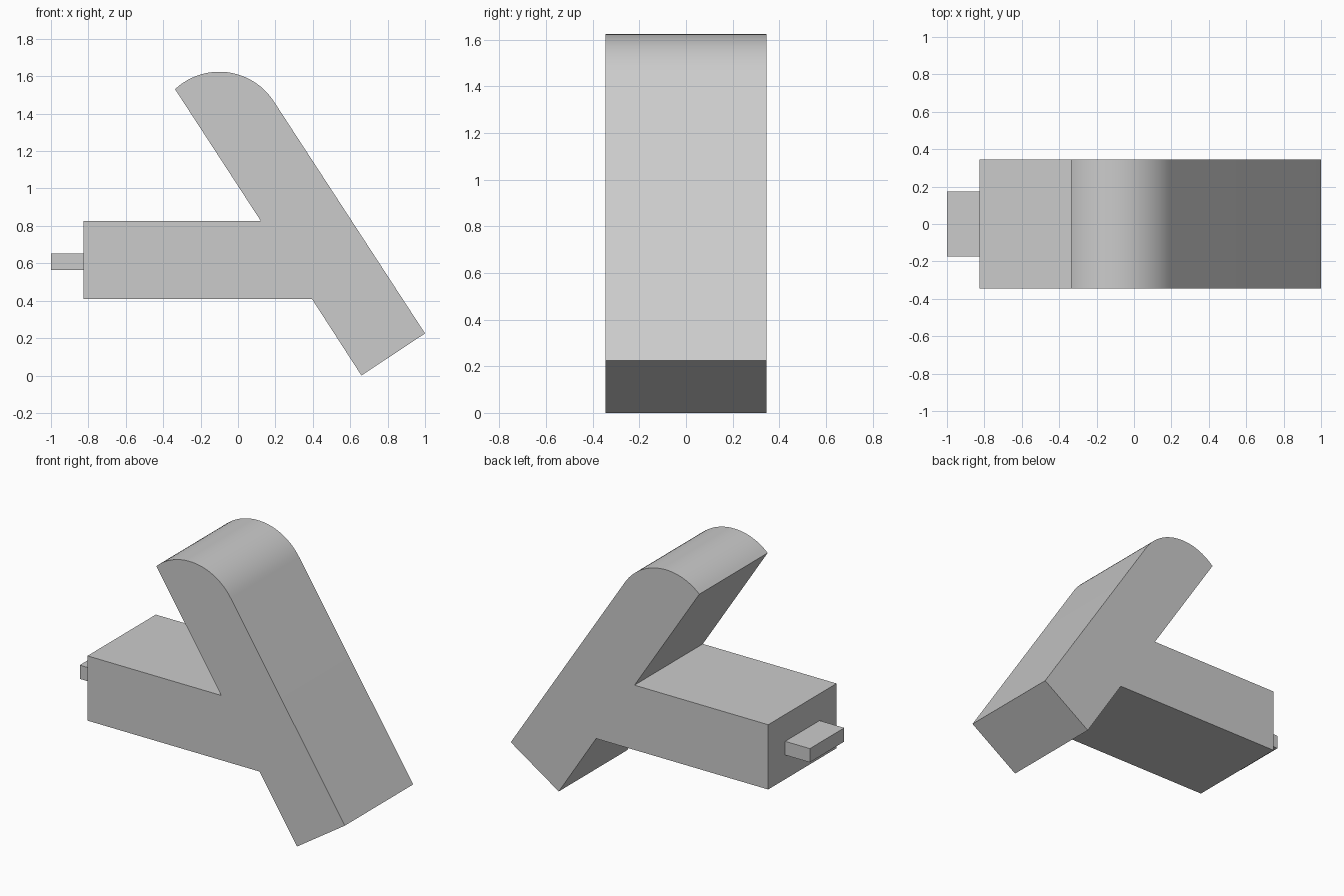
import bpy
import bmesh
import math

cube = bpy.data.objects.get("Cube")
if cube:
    bpy.data.objects.remove(cube, do_unlink=True)

GREY = (0.6, 0.6, 0.6, 1.0)
grey = bpy.data.materials.new("plain grey")
grey.use_nodes = True
grey.diffuse_color = GREY
grey.node_tree.nodes["Principled BSDF"].inputs["Base Color"].default_value = GREY


def extrude_profile(name, points, half_depth):
    """Extrude an x-z outline symmetrically along y."""
    bm = bmesh.new()
    face = bm.faces.new([bm.verts.new((x, -half_depth, z)) for x, z in points])
    result = bmesh.ops.extrude_face_region(bm, geom=[face])
    moved = [v for v in result["geom"] if isinstance(v, bmesh.types.BMVert)]
    bmesh.ops.translate(bm, verts=moved, vec=(0, 2 * half_depth, 0))
    bmesh.ops.recalc_face_normals(bm, faces=bm.faces)
    mesh = bpy.data.meshes.new(name)
    bm.to_mesh(mesh)
    bm.free()
    mesh.materials.append(grey)
    obj = bpy.data.objects.new(name, mesh)
    bpy.context.collection.objects.link(obj)
    return obj


# Body: slanted bar with rounded top, joined flush to a horizontal arm
radius, centre_x, centre_z = 0.347, -0.10, 1.277
start, end, steps = math.radians(33), math.radians(133), 24
crown = []
for i in range(steps + 1):
    a = start + (end - start) * i / steps
    crown.append((centre_x + radius * math.cos(a), centre_z + radius * math.sin(a)))
arm = [(0.123, 0.825), (-0.825, 0.825), (-0.825, 0.41), (0.395, 0.41)]
foot = [(0.66, 0.0), (1.0, 0.225)]
body = extrude_profile("body", crown + arm + foot, 0.346)

bpy.ops.object.select_all(action="DESELECT")
body.select_set(True)
bpy.context.view_layer.objects.active = body
bpy.ops.object.shade_smooth_by_angle(angle=math.radians(30))

# Tab: thin tongue on the end of the arm
extrude_profile("tab", [(-1.0, 0.565), (-0.82, 0.565), (-0.82, 0.653), (-1.0, 0.653)], 0.174)
